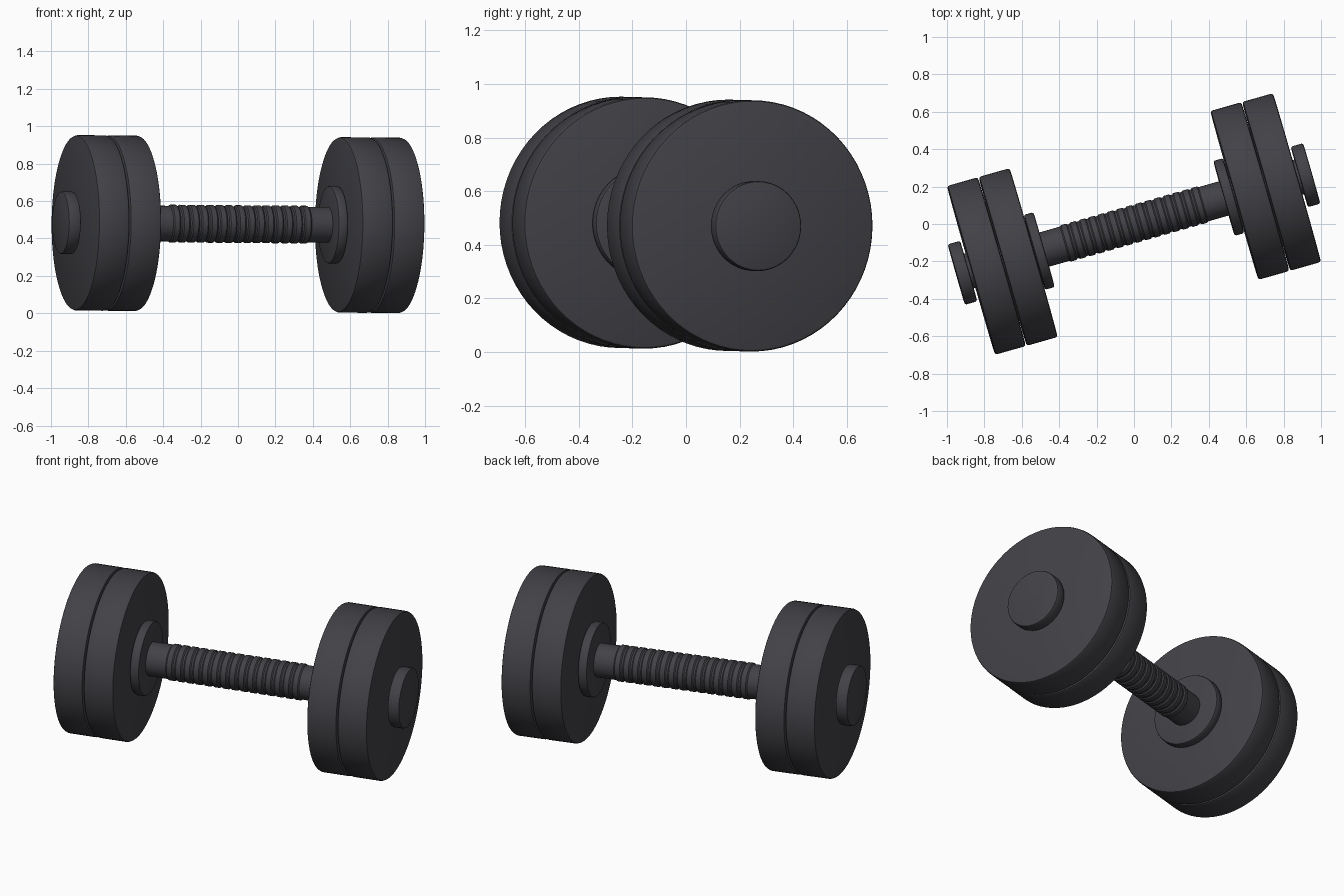
import bpy, bmesh, math
from mathutils import Matrix, Vector

cube = bpy.data.objects.get("Cube")
if cube:
    bpy.data.objects.remove(cube, do_unlink=True)

# Single dark rubber / iron colour
iron = bpy.data.materials.new("dark_iron")
iron.use_nodes = True
colour = (0.055, 0.053, 0.062, 1)
iron.diffuse_color = colour
bsdf = iron.node_tree.nodes["Principled BSDF"]
bsdf.inputs["Base Color"].default_value = colour
bsdf.inputs["Roughness"].default_value = 0.6

# The dumbbell lies turned on the ground with its left end a touch lower
POSE = (Matrix.Translation((0, 0, 0.477))
        @ Matrix.Rotation(math.radians(15.9), 4, 'Z')
        @ Matrix.Rotation(0.0075, 4, 'Y'))


def lathe(name, profile, sides):
    """Revolve (position along axis, radius) points around the bar axis."""
    bm = bmesh.new()
    rings = []
    for u, r in profile:
        rings.append([bm.verts.new(Vector((u, r * math.cos(a), r * math.sin(a))))
                      for a in (2 * math.pi * i / sides for i in range(sides))])
    for a, b in zip(rings, rings[1:]):
        for i in range(sides):
            j = (i + 1) % sides
            bm.faces.new((a[i], a[j], b[j], b[i]))
    bm.faces.new(rings[0])
    bm.faces.new(rings[-1])
    bmesh.ops.recalc_face_normals(bm, faces=bm.faces)
    mesh = bpy.data.meshes.new(name)
    bm.to_mesh(mesh)
    bm.free()
    obj = bpy.data.objects.new(name, mesh)
    bpy.context.collection.objects.link(obj)
    mesh.materials.append(iron)
    obj.matrix_world = POSE
    bpy.ops.object.select_all(action='DESELECT')
    obj.select_set(True)
    bpy.context.view_layer.objects.active = obj
    bpy.ops.object.shade_smooth_by_angle(angle=math.radians(32))
    return obj


def disc(name, start, end, radius, edge, sides, side):
    """Solid disc with rounded rims."""
    k = edge * 0.3
    half = [(start, radius - edge), (start + k, radius - k), (start + edge, radius)]
    other = [(start + end - u, r) for u, r in reversed(half)]
    return lathe(name, [(side * u, r) for u, r in half + other], sides)


# Weight plates and collars, mirrored to both ends
for label, s in (("left", 1), ("right", -1)):
    disc(label + "_inner_collar", 0.500, 0.554, 0.208, 0.010, 48, s)
    disc(label + "_inner_plate", 0.558, 0.730, 0.469, 0.012, 72, s)
    disc(label + "_outer_plate", 0.735, 0.906, 0.469, 0.012, 72, s)
    disc(label + "_end_collar", 0.919, 0.988, 0.168, 0.010, 48, s)

# Handle bar with a row of raised grip rings
RINGS, PITCH, BAR, GRIP = 15, 0.052, 0.096, 0.101
profile = [(-0.95, BAR)]
for i in range(RINGS):
    c = (i - (RINGS - 1) / 2) * PITCH
    profile += [(c - 0.021, BAR - 0.001), (c - 0.014, GRIP),
                (c + 0.014, GRIP), (c + 0.021, BAR - 0.001)]
profile.append((0.95, BAR))
lathe("handle_bar", profile, 40)
